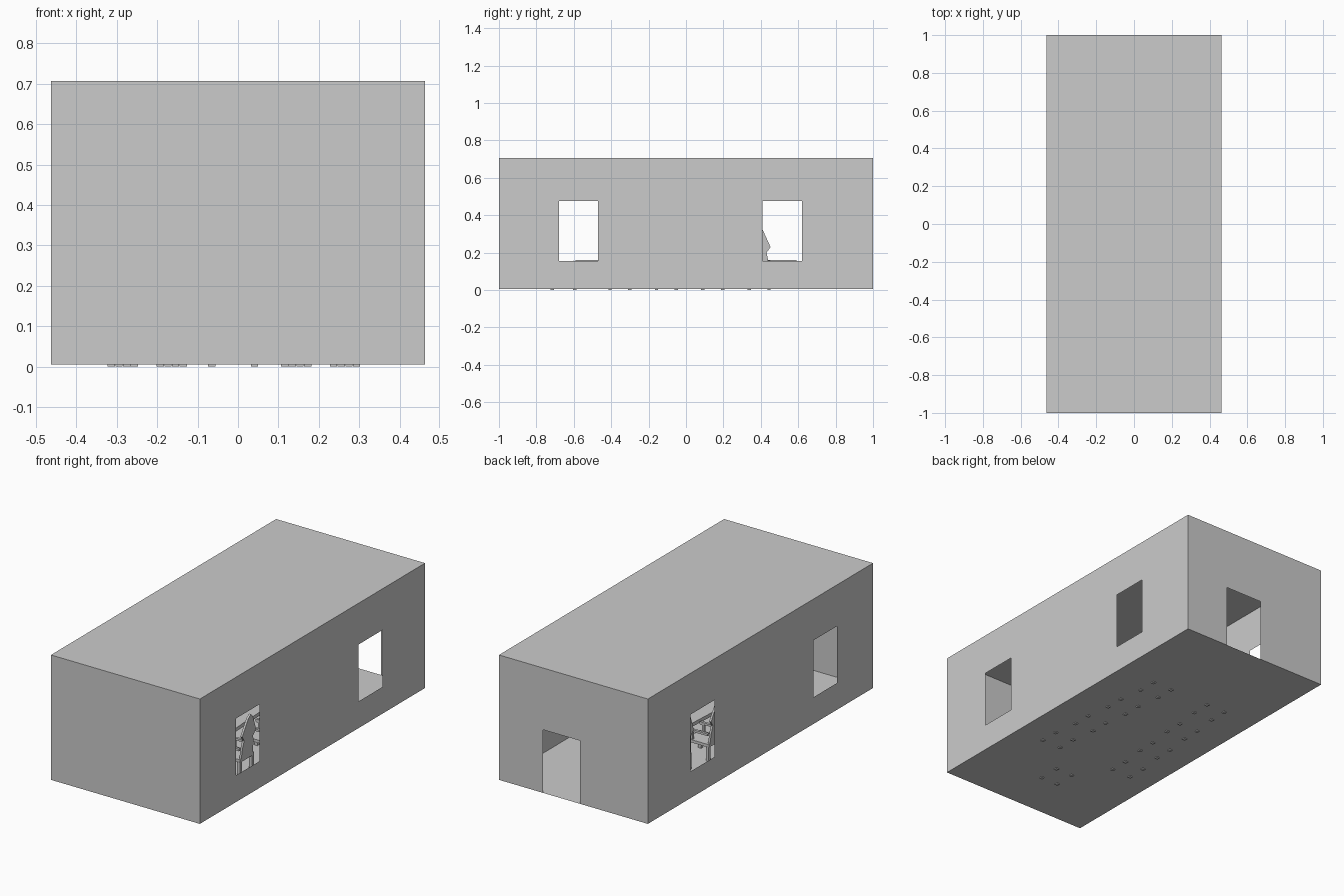
import bpy, bmesh, math
from mathutils import Matrix, Vector

if "Cube" in bpy.data.objects:
    bpy.data.objects.remove(bpy.data.objects["Cube"])

X, Y, Z0, Z1 = 0.463, 1.0, 0.005, 0.707


def finish(name, bm):
    me = bpy.data.meshes.new(name)
    bm.to_mesh(me)
    bm.free()
    ob = bpy.data.objects.new(name, me)
    bpy.context.collection.objects.link(ob)
    return ob


def quad(bm, pts):
    bm.faces.new([bm.verts.new(p) for p in pts])


def box(bm, c, s):
    m = Matrix.Translation(c) @ Matrix.Diagonal((*s, 1))
    bmesh.ops.create_cube(bm, size=1, matrix=m)


def prism(bm, pts, offset):
    """Solid from an outline of 3D points pushed along offset."""
    a = [bm.verts.new(p) for p in pts]
    b = [bm.verts.new(Vector(p) + Vector(offset)) for p in pts]
    n = len(a)
    faces = [bm.faces.new(a), bm.faces.new(b[::-1])]
    faces += [bm.faces.new((a[i], b[i], b[(i + 1) % n], a[(i + 1) % n])) for i in range(n)]
    bmesh.ops.recalc_face_normals(bm, faces=faces)


def wall(name, place, half, holes, flip=False):
    """Thin wall sheet split around rectangular openings (u0, u1, z0, z1)."""
    bm = bmesh.new()
    us = sorted({-half, half, *[u for h in holes for u in h[:2]]})
    for u0, u1 in zip(us, us[1:]):
        hole = next((h for h in holes if h[0] <= u0 and u1 <= h[1]), None)
        spans = [(Z0, hole[2]), (hole[3], Z1)] if hole else [(Z0, Z1)]
        for a, b in spans:
            if b - a > 1e-4:
                p = [place(u0, a), place(u1, a), place(u1, b), place(u0, b)]
                quad(bm, p[::-1] if flip else p)
    bmesh.ops.remove_doubles(bm, verts=bm.verts, dist=1e-5)
    finish(name, bm)


# room shell
windows = [(-0.68, -0.47, 0.155, 0.475), (0.41, 0.62, 0.155, 0.475)]
wall("right_wall", lambda u, z: (X, u, z), Y, windows)
wall("left_wall", lambda u, z: (-X, u, z), Y, windows, True)
wall("front_wall", lambda u, z: (u, -Y, z), X, [])
wall("back_wall", lambda u, z: (u, Y, z), X, [(-0.042, 0.19, Z0, 0.36)], True)
for name, z in (("floor", Z0), ("ceiling", Z1)):
    bm = bmesh.new()
    p = [(-X, -Y, z), (X, -Y, z), (X, Y, z), (-X, Y, z)]
    quad(bm, p if name == "ceiling" else p[::-1])
    finish(name, bm)

# tapered meeting table
CX = -0.01
bm = bmesh.new()
prism(bm, [(CX - 0.17, -0.59, 0.14), (CX + 0.17, -0.59, 0.14),
           (CX + 0.11, 0.59, 0.14), (CX - 0.11, 0.59, 0.14)], (0, 0, 0.02))
finish("table_top", bm)
for y in (-0.35, 0.35):
    bm = bmesh.new()
    box(bm, (CX, y, 0.0725), (0.08, 0.16, 0.135))
    finish("table_pedestal", bm)


# high-backed armchair, facing +x before rotation
def chair(x, y, angle):
    bm = bmesh.new()
    for sx in (-1, 1):
        for sy in (-1, 1):
            box(bm, (sx * 0.0605, sy * 0.053, 0.042), (0.018, 0.018, 0.084))
    box(bm, (0, 0, 0.09), (0.14, 0.122, 0.016))
    # shield-shaped back leaning outwards
    side = [(0.052, 0.095), (0.048, 0.16), (0.04, 0.20), (0.061, 0.23), (0.02, 0.32)]
    outline = side + [(0, 0.338)] + [(-a, z) for a, z in side[::-1]]
    prism(bm, [(-0.058 - 0.1 * (z - 0.095), a, z) for a, z in outline], (-0.012, 0, 0))
    # armrests with posts and rounded ends
    for sy in (-1, 1):
        box(bm, (-0.005, sy * 0.05, 0.148), (0.11, 0.014, 0.012))
        box(bm, (0.04, sy * 0.05, 0.12), (0.012, 0.012, 0.05))
        m = Matrix.Translation((0.052, sy * 0.05, 0.147)) @ Matrix.Rotation(math.pi / 2, 4, 'X')
        bmesh.ops.create_cone(bm, cap_ends=True, segments=12, radius1=0.01,
                              radius2=0.01, depth=0.016, matrix=m)
    ob = finish("chair", bm)
    ob.location = (x, y, 0)
    ob.rotation_euler.z = angle


for i in range(4):
    y = -0.353 + 0.248 * i
    d = 0.243 - 0.019 * i
    chair(CX + d, y, math.pi)
    chair(CX - d, y, 0)
chair(-0.012, -0.655, math.pi / 2)
